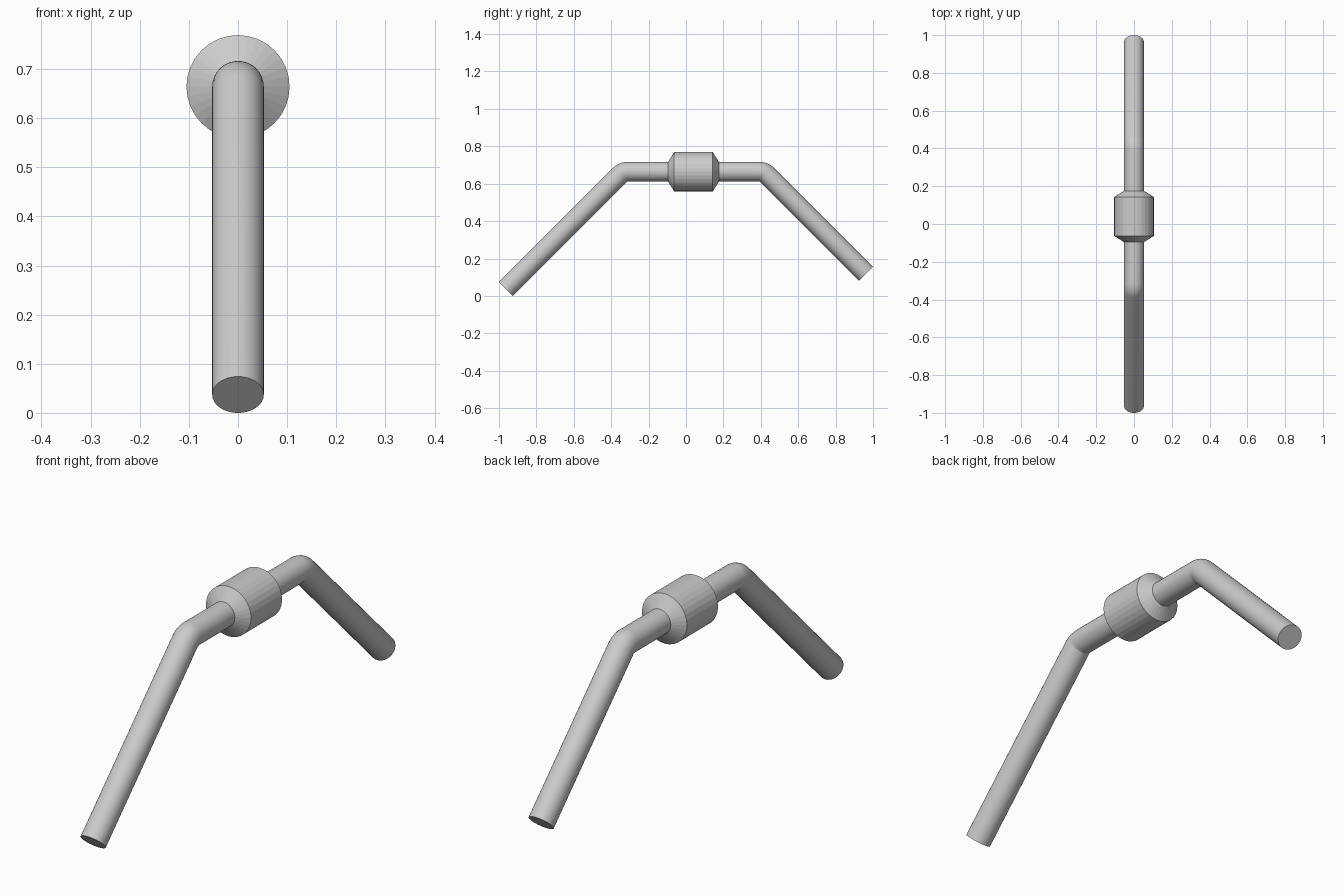
import bpy, bmesh, math
from mathutils import Vector

if "Cube" in bpy.data.objects:
    bpy.data.objects.remove(bpy.data.objects["Cube"])

SIDES = 32
Z = 0.664          # height of the horizontal run
R = 0.0525         # tube radius
BEND = 0.055       # centreline bend radius


def make_rings(name, rings):
    """Skin circles given as (y, z, tilt, radius) and cap both ends."""
    bm = bmesh.new()
    loops = []
    for y, z, tilt, r in rings:
        loop = []
        for i in range(SIDES):
            a = 2 * math.pi * i / SIDES
            u = r * math.sin(a)
            loop.append(bm.verts.new(Vector((r * math.cos(a),
                                             y - u * math.sin(tilt),
                                             z + u * math.cos(tilt)))))
        loops.append(loop)
    for a, b in zip(loops, loops[1:]):
        for i in range(SIDES):
            j = (i + 1) % SIDES
            bm.faces.new((a[i], a[j], b[j], b[i]))
    bm.faces.new(loops[0])
    bm.faces.new(loops[-1])
    bmesh.ops.recalc_face_normals(bm, faces=bm.faces)
    mesh = bpy.data.meshes.new(name)
    bm.to_mesh(mesh)
    bm.free()
    obj = bpy.data.objects.new(name, mesh)
    bpy.context.collection.objects.link(obj)
    return obj


def bend(corner, side, steps=6):
    """Rings of a 45 degree elbow, listed along +y; side is -1 or 1."""
    start = corner - side * BEND * math.tan(math.pi / 8)
    arc = []
    for k in range(steps + 1):
        t = math.pi / 4 * k / steps
        arc.append((start + side * BEND * math.sin(t),
                    Z - BEND * (1 - math.cos(t)), -side * t, R))
    return arc if side > 0 else arc[::-1]


# Bent handle tube: sloped arm, elbow, straight run, elbow, sloped arm
q = math.pi / 4
tube = make_rings("bent_tube", [(-0.963, 0.037, q, R)] + bend(-0.336, -1)
                  + bend(0.417, 1) + [(0.963, 0.118, -q, R)])

# Collar with chamfered ends around the straight run
collar = make_rings("collar", [(-0.096, Z, 0, R), (-0.063, Z, 0, 0.105),
                               (0.143, Z, 0, 0.105), (0.176, Z, 0, R)])

# Smooth the tube; the collar keeps its flat facets
bpy.ops.object.select_all(action='DESELECT')
tube.select_set(True)
bpy.context.view_layer.objects.active = tube
bpy.ops.object.shade_smooth_by_angle(angle=math.radians(30))
